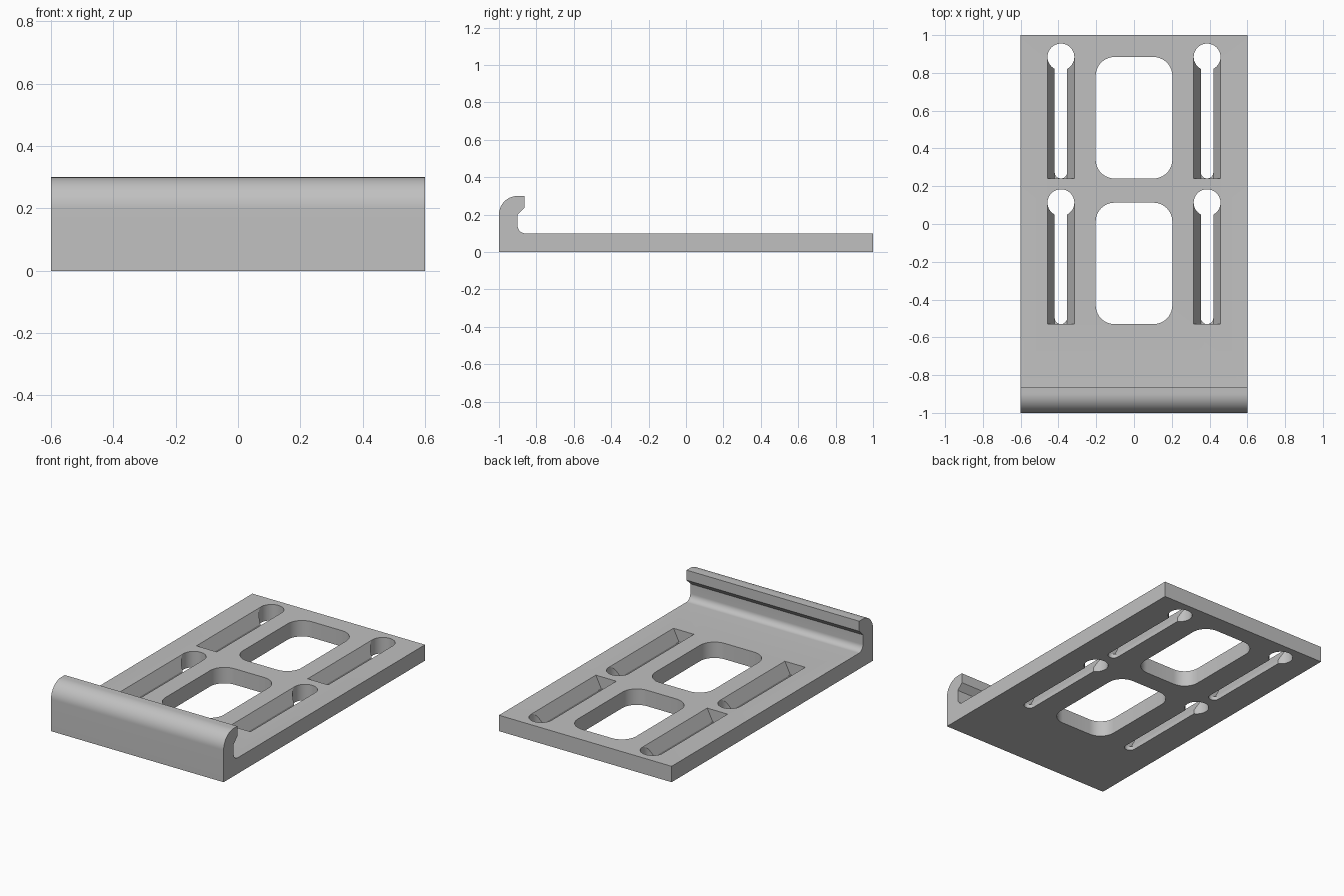
import bpy, bmesh
from math import sin, cos, pi, radians
from mathutils import Matrix, Vector

cube = bpy.data.objects.get("Cube")
if cube:
    bpy.data.objects.remove(cube, do_unlink=True)

grey = bpy.data.materials.new("plain_grey")
grey.use_nodes = True
grey.diffuse_color = (0.53, 0.53, 0.53, 1)
grey.node_tree.nodes["Principled BSDF"].inputs["Base Color"].default_value = grey.diffuse_color


def arc(cx, cy, r, start, end, steps):
    angles = [radians(start + (end - start) * i / steps) for i in range(steps + 1)]
    return [(cx + r * cos(a), cy + r * sin(a)) for a in angles]


def prism(name, outline, place, length):
    """Extrude a 2D outline, mapped into 3D by place, along a vector."""
    bm = bmesh.new()
    face = bm.faces.new([bm.verts.new(place(u, v)) for u, v in outline])
    new = bmesh.ops.extrude_face_region(bm, geom=[face])["geom"]
    bmesh.ops.translate(bm, vec=length, verts=[g for g in new if isinstance(g, bmesh.types.BMVert)])
    bmesh.ops.recalc_face_normals(bm, faces=bm.faces)
    mesh = bpy.data.meshes.new(name)
    bm.to_mesh(mesh)
    bm.free()
    obj = bpy.data.objects.new(name, mesh)
    bpy.context.collection.objects.link(obj)
    mesh.materials.append(grey)
    return obj


cutters = []


def cut_down(name, outline):
    cutters.append(prism(name, outline, lambda x, y: (x, y, -0.05), Vector((0, 0, 0.25))))


# Plate with the hooked front lip, one side profile
profile = [(1, 0), (1, 0.1)]
profile += arc(-0.86, 0.14, 0.04, 270, 180, 10)
profile += [(-0.9, 0.2), (-0.863, 0.237), (-0.863, 0.3)]
profile += arc(-0.9, 0.2, 0.1, 90, 180, 20)
profile += [(-1, 0)]
plate = prism("hooked_plate", profile, lambda y, z: (-0.6, y, z), Vector((1.2, 0, 0)))

HALF, SLOT, FLOOR, RISE = 0.071, 0.033, 0.025, 0.02
for top in (0.884, 0.113):
    end = top - 0.643
    # Rounded window
    r, w = 0.1, 0.203
    window = []
    for cx, cy, a in ((w - r, top - r, 0), (r - w, top - r, 90),
                      (r - w, end + r, 180), (w - r, end + r, 270)):
        window += arc(cx, cy, r, a, a + 90, 10)
    cut_down("window_cutter", window)

    for x in (-0.387, 0.387):
        # Keyhole: entry hole, narrow through slot and tapered channel
        cut_down("hole_cutter", arc(x, top, HALF, 0, 360 * 47 / 48, 47))
        cut_down("slot_cutter", [(x + SLOT, top), (x - SLOT, top)]
                 + arc(x, end + SLOT, SLOT, 180, 360, 16))
        wide = HALF + (HALF - SLOT) * RISE / (0.1 - FLOOR)
        trapezoid = [(-SLOT, FLOOR), (SLOT, FLOOR), (HALF, 0.1),
                     (wide, 0.1 + RISE), (-wide, 0.1 + RISE), (-HALF, 0.1)]
        # Stop inside the entry hole so that the taper leaves its rim round
        cutters.append(prism("channel_cutter", trapezoid,
                             lambda u, z: (x + u, end, z), Vector((0, top - end, 0))))

for cutter in cutters:
    cutter.hide_render = True
    mod = plate.modifiers.new(cutter.name, 'BOOLEAN')
    mod.operation = 'DIFFERENCE'
    mod.solver = 'EXACT'
    mod.object = cutter

# Apply the cuts and drop the cutters
bpy.context.view_layer.update()
cut_mesh = bpy.data.meshes.new_from_object(plate.evaluated_get(bpy.context.evaluated_depsgraph_get()))
plate.modifiers.clear()
plate.data = cut_mesh
for cutter in cutters:
    bpy.data.objects.remove(cutter, do_unlink=True)

bpy.ops.object.select_all(action='DESELECT')
plate.select_set(True)
bpy.context.view_layer.objects.active = plate
bpy.ops.object.shade_smooth_by_angle(angle=radians(25))
